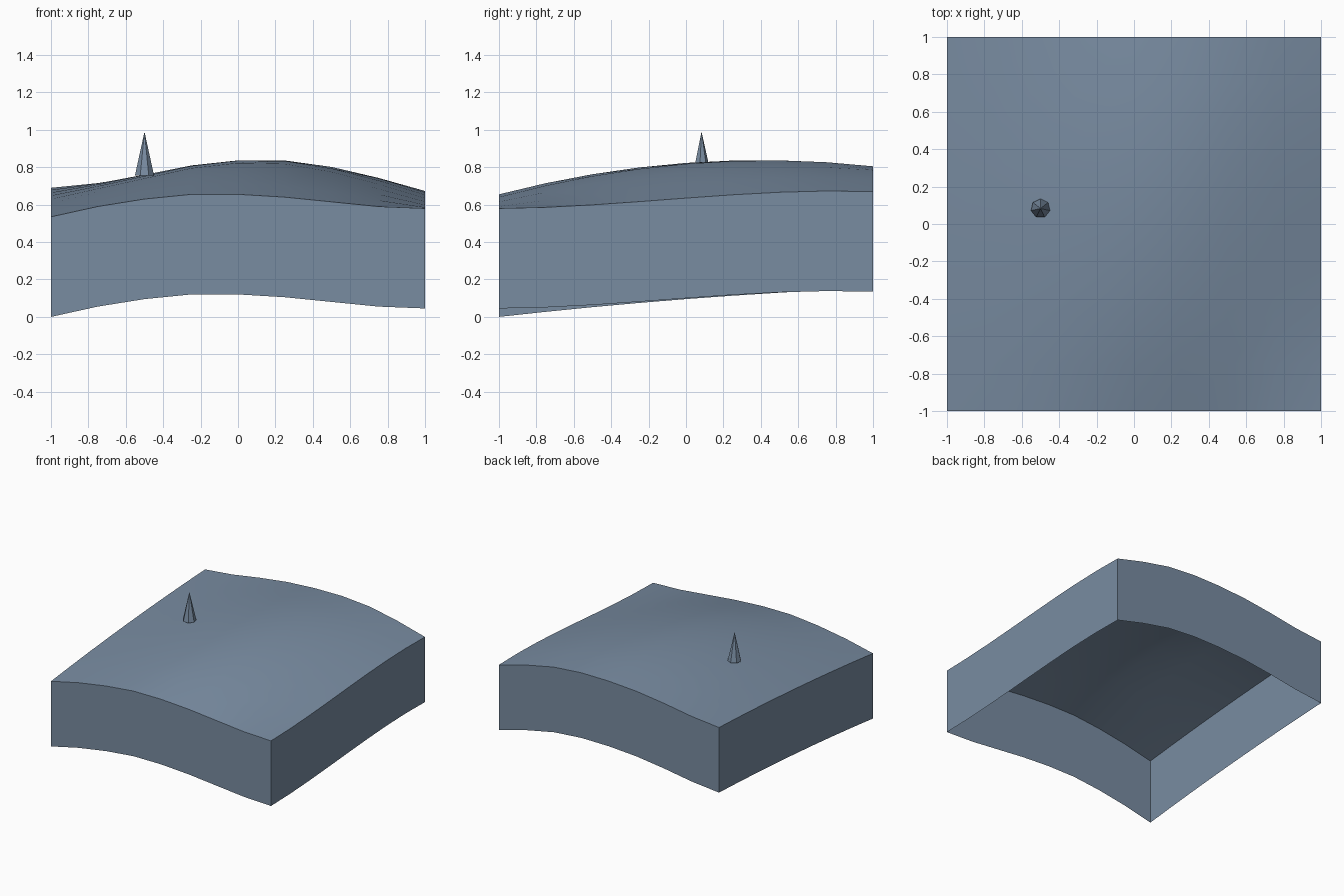
import bpy, bmesh
from mathutils import Matrix

cube = bpy.data.objects.get("Cube")
if cube:
    bpy.data.objects.remove(cube, do_unlink=True)

# Single slate blue material
slate = bpy.data.materials.new("slate_blue")
slate.use_nodes = True
color = (0.19, 0.262, 0.358, 1)
slate.diffuse_color = color
slate.node_tree.nodes["Principled BSDF"].inputs["Base Color"].default_value = color

SEGMENTS = 8
SKIRT = 0.535

# Height profiles along x at the front, middle and back of the tile
FRONT = (.535, .59, .63, .655, .655, .64, .615, .59, .58)
MIDDLE = (.63, .685, .74, .795, .823, .818, .775, .71, .635)
BACK = (.69, .715, .755, .787, .803, .805, .785, .735, .67)


def height(x, y):
    """Blend the three profiles smoothly along y."""
    i = round((x + 1) * SEGMENTS / 2)
    f, m, b = FRONT[i], MIDDLE[i], BACK[i]
    ripple = 0.03 * max(x, 0) ** 2 * (y - y ** 3)
    return m + (b - f) / 2 * y + ((f + b) / 2 - m) * y * y + ripple


def add_object(name, bm):
    mesh = bpy.data.meshes.new(name)
    bm.to_mesh(mesh)
    bm.free()
    mesh.materials.append(slate)
    obj = bpy.data.objects.new(name, mesh)
    bpy.context.collection.objects.link(obj)
    return obj


# Rolling ground with a hollow skirt hanging from its border
bm = bmesh.new()
bmesh.ops.create_grid(bm, x_segments=SEGMENTS, y_segments=SEGMENTS, size=1)
for v in bm.verts:
    v.co.z = height(v.co.x, v.co.y)
border = [e for e in bm.edges if e.is_boundary]
ring = bmesh.ops.extrude_edge_only(bm, edges=border)["geom"]
for v in ring:
    if isinstance(v, bmesh.types.BMVert):
        v.co.z -= SKIRT
bm.normal_update()
for face in bm.faces:
    out = face.calc_center_median()
    out.z = 0
    is_side = abs(face.normal.z) < 0.01
    if (face.normal.dot(out) if is_side else face.normal.z) < 0:
        face.normal_flip()
ground = add_object("ground_tile", bm)
bpy.ops.object.select_all(action="DESELECT")
ground.select_set(True)
bpy.context.view_layer.objects.active = ground
bpy.ops.object.shade_smooth_by_angle(angle=0.6)

# Small seven-sided spike
bm = bmesh.new()
base, tip = 0.757, 0.99
bmesh.ops.create_cone(bm, cap_ends=True, segments=7, radius1=0.052, radius2=0,
                      depth=tip - base,
                      matrix=Matrix.Translation((-0.5, 0.083, (base + tip) / 2)))
bmesh.ops.remove_doubles(bm, verts=bm.verts, dist=0.0001)
add_object("spike", bm)
